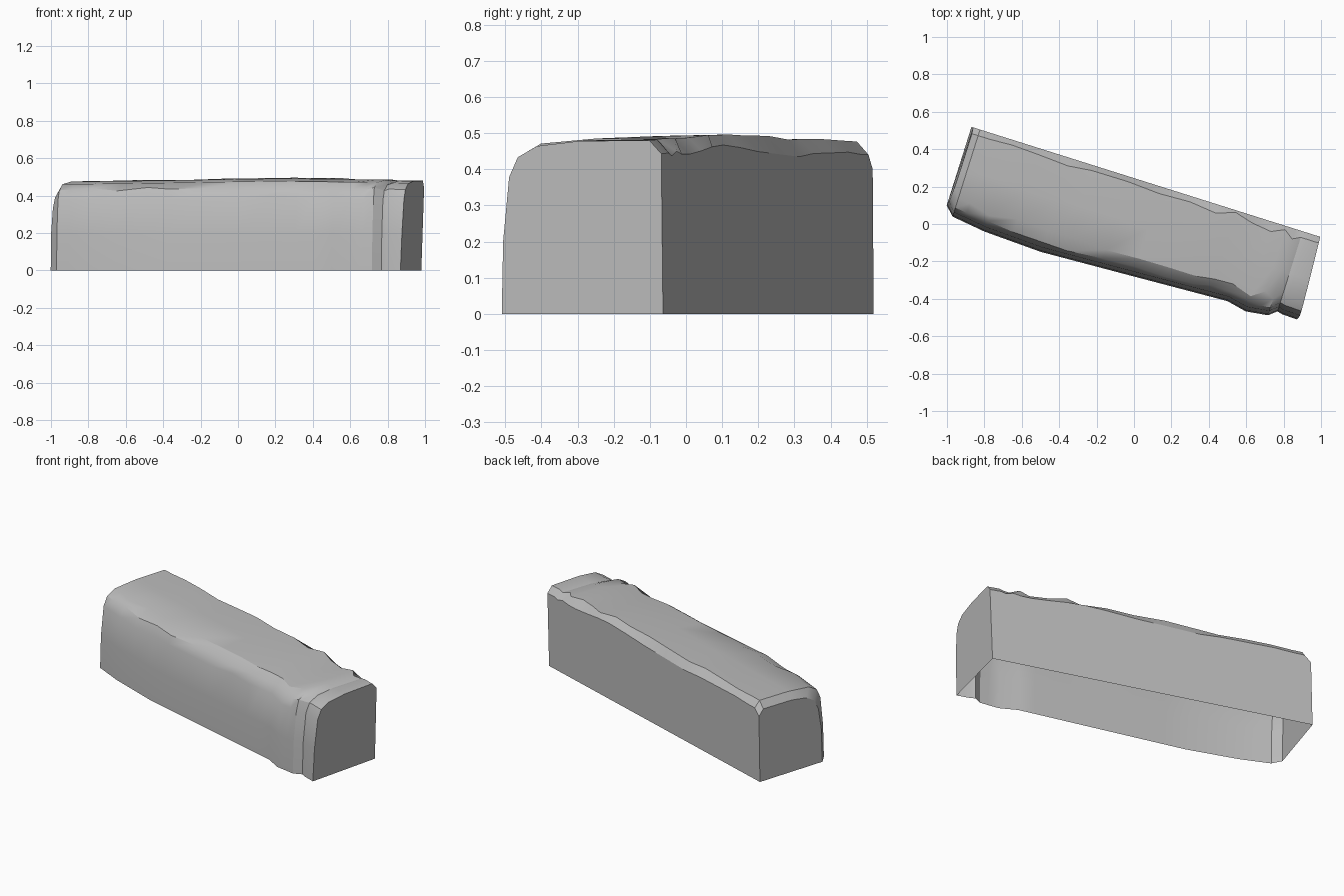
import bpy, bmesh, math, random
from mathutils import Matrix

random.seed(4)
cube = bpy.data.objects.get("Cube")
if cube:
    bpy.data.objects.remove(cube, do_unlink=True)

stone = bpy.data.materials.new("grey_stone")
stone.use_nodes = True
colour = (0.5, 0.5, 0.5, 1)
stone.diffuse_color = colour
stone.node_tree.nodes["Principled BSDF"].inputs["Base Color"].default_value = colour


def lerp_table(table, u):
    for a, b in zip(table, table[1:]):
        if u <= b[0]:
            t = (u - a[0]) / (b[0] - a[0])
            return a[1] + (b[1] - a[1]) * t
    return table[-1][1]


# Wavy front foot line and crown height along the block
front_line = [(-0.985, -0.206), (-0.937, -0.254), (-0.75, -0.279), (-0.43, -0.292),
              (0.08, -0.268), (0.6, -0.243), (0.71, -0.266), (0.83, -0.25),
              (0.872, -0.215), (0.9, -0.222), (0.98, -0.225)]
crown_line = [(-0.985, 0.435), (-0.94, 0.475), (-0.5, 0.48), (0.25, 0.492),
              (0.83, 0.485), (0.872, 0.472), (0.9, 0.48), (0.98, 0.478)]
stations = [-0.985, -0.937, -0.87, -0.75, -0.6, -0.43, -0.3, -0.1, 0.08, 0.25, 0.4,
            0.5, 0.6, 0.71, 0.78, 0.83, 0.872, 0.9, 0.98]


def section(u):
    """Cross-section with a battered front, soft front shoulder and chipped back edge."""
    f, h = lerp_table(front_line, u), lerp_table(crown_line, u)
    rough = 0 if abs(u) > 0.85 else 1

    def chip(amount):
        return random.uniform(-amount, amount) * rough

    back = 0.2 + chip(0.025)
    return [(f, 0), (f + 0.006, 0.2), (f + 0.025, h - 0.1 + chip(0.01)),
            (f + 0.05 + chip(0.012), h - 0.045 + chip(0.01)),
            (f + 0.105 + chip(0.02), h - 0.014),
            (0, h), (back, h + 0.002 + chip(0.004)),
            (0.234, h - 0.035 + chip(0.015)), (0.234, 0)]


# Weathered block, open underneath
bm = bmesh.new()
rings = []
for i, u in enumerate(stations):
    ring = []
    for v, z in section(u):
        x = u
        if i == len(stations) - 1:
            x = 0.968 + 0.035 * z - 0.06 * v
        elif i == 0:
            x = u + 0.015 * (z / 0.45) ** 4
        ring.append(bm.verts.new((x, v, z)))
    rings.append(ring)
for a, b in zip(rings, rings[1:]):
    for j in range(len(a) - 1):
        bm.faces.new((a[j], b[j], b[j + 1], a[j + 1]))
bm.faces.new(rings[0])
bm.faces.new(list(reversed(rings[-1])))
bmesh.ops.recalc_face_normals(bm, faces=bm.faces)
bmesh.ops.rotate(bm, verts=bm.verts, matrix=Matrix.Rotation(math.radians(-17.5), 3, "Z"))

mesh = bpy.data.meshes.new("stone_block")
bm.to_mesh(mesh)
bm.free()
mesh.materials.append(stone)
block = bpy.data.objects.new("stone_block", mesh)
bpy.context.collection.objects.link(block)
bpy.context.view_layer.objects.active = block
block.select_set(True)
bpy.ops.object.shade_smooth_by_angle(angle=math.radians(30))
